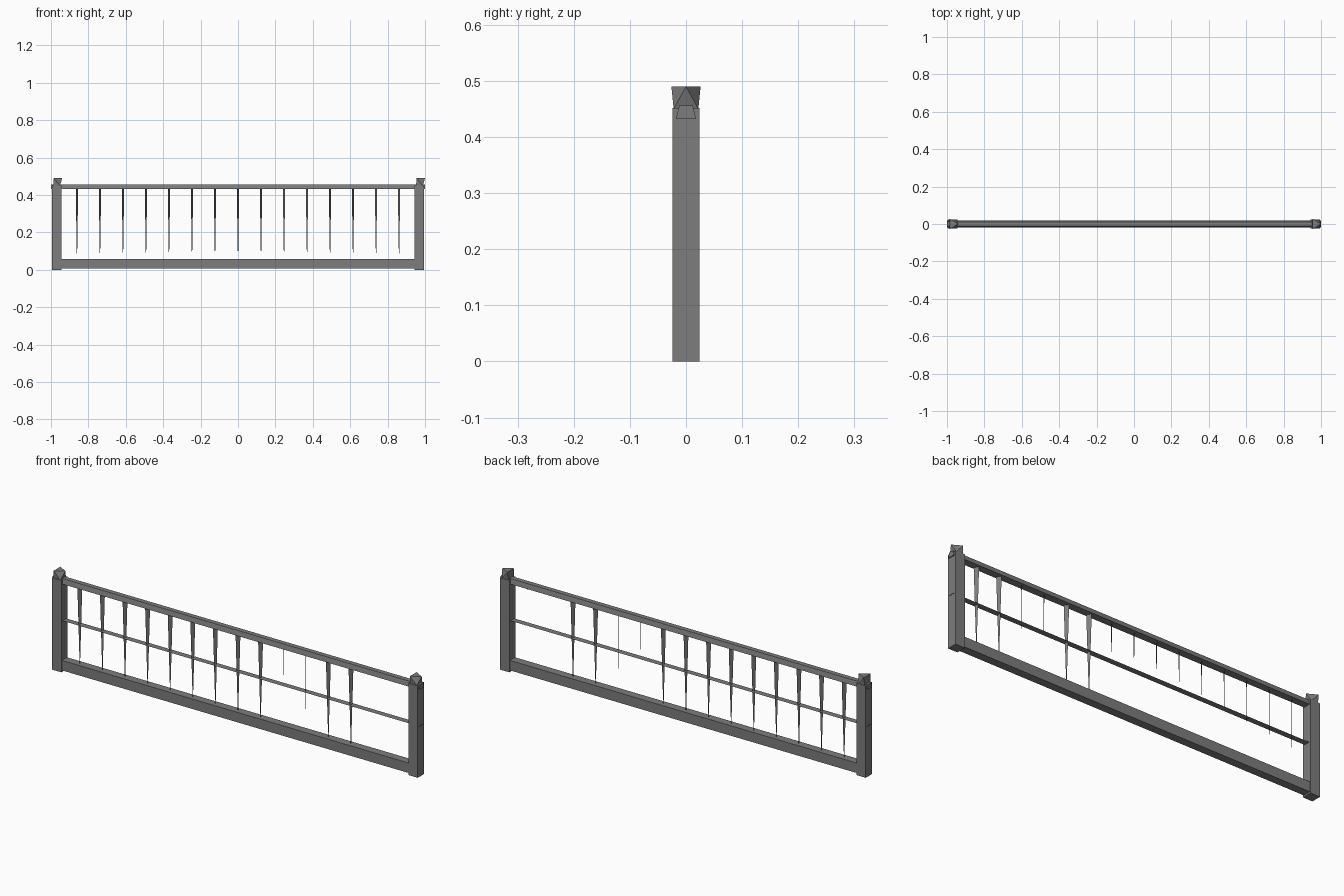
import bpy
import bmesh
import math

cube = bpy.data.objects.get("Cube")
if cube:
    bpy.data.objects.remove(cube, do_unlink=True)

grey = bpy.data.materials.new("iron_grey")
grey.use_nodes = True
tone = (0.2, 0.205, 0.2, 1)
grey.diffuse_color = tone
grey.node_tree.nodes["Principled BSDF"].inputs["Base Color"].default_value = tone


def finish(name, bm):
    bmesh.ops.recalc_face_normals(bm, faces=bm.faces)
    mesh = bpy.data.meshes.new(name)
    bm.to_mesh(mesh)
    bm.free()
    mesh.materials.append(grey)
    obj = bpy.data.objects.new(name, mesh)
    bpy.context.collection.objects.link(obj)
    return obj


def hull(name, points):
    """Convex solid around a few corner points."""
    bm = bmesh.new()
    for p in points:
        bm.verts.new(p)
    bmesh.ops.convex_hull(bm, input=bm.verts)
    bmesh.ops.dissolve_limit(bm, angle_limit=0.01, verts=bm.verts, edges=bm.edges)
    return finish(name, bm)


def bar(name, cx, half_x, z0, z1, y0, y1):
    """Box running along x, with its own half depth at bottom and top."""
    return hull(name, [(cx + sx * half_x, sy * y, z)
                       for sx in (-1, 1) for sy in (-1, 1)
                       for z, y in ((z0, y0), (z1, y1))])


def sheet(name, points):
    bm = bmesh.new()
    bm.faces.new([bm.verts.new(p) for p in points])
    return finish(name, bm)


# Posts with flared caps: square foot, three-cornered top
POST_X = 0.97
for side, x in (("right", -POST_X), ("left", POST_X)):
    bar(side + "_post", x, 0.0255, 0, 0.452, 0.0245, 0.0245)
    foot = [(x + sx * 0.018, sy * 0.022, 0.45) for sx in (-1, 1) for sy in (-1, 1)]
    top = [(x + 0.03 * math.cos(a), 0.03 * math.sin(a), 0.49)
           for a in (math.tau * i / 3 for i in range(3))]
    hull(side + "_post_cap", foot + top)

# Rails
bar("top_rail", 0, 1.0, 0.432, 0.456, 0.018, 0.012)
bar("bottom_beam", 0, POST_X, 0.008, 0.057, 0.02, 0.02)

# Thin flat middle strip, passing through the posts
sheet("middle_strip", [(sx * 0.998, sy * 0.015, 0.25)
                       for sx, sy in ((-1, -1), (1, -1), (1, 1), (-1, 1))])

# Tapered blade balusters, some turned the other way
TURNED = (3, 4, 6, 7)
for n in range(-7, 8):
    angle = math.radians(-57 if n in (2, 3, 6, 7) else 57)
    dx, dy = math.cos(angle), math.sin(angle)
    x = n * 0.123
    sheet("baluster_%d" % (n + 8),
          [(x + w * dx, w * dy, z) for w, z in
           ((-0.012, 0.44), (-0.001, 0.05), (0.001, 0.05), (0.012, 0.44))])
